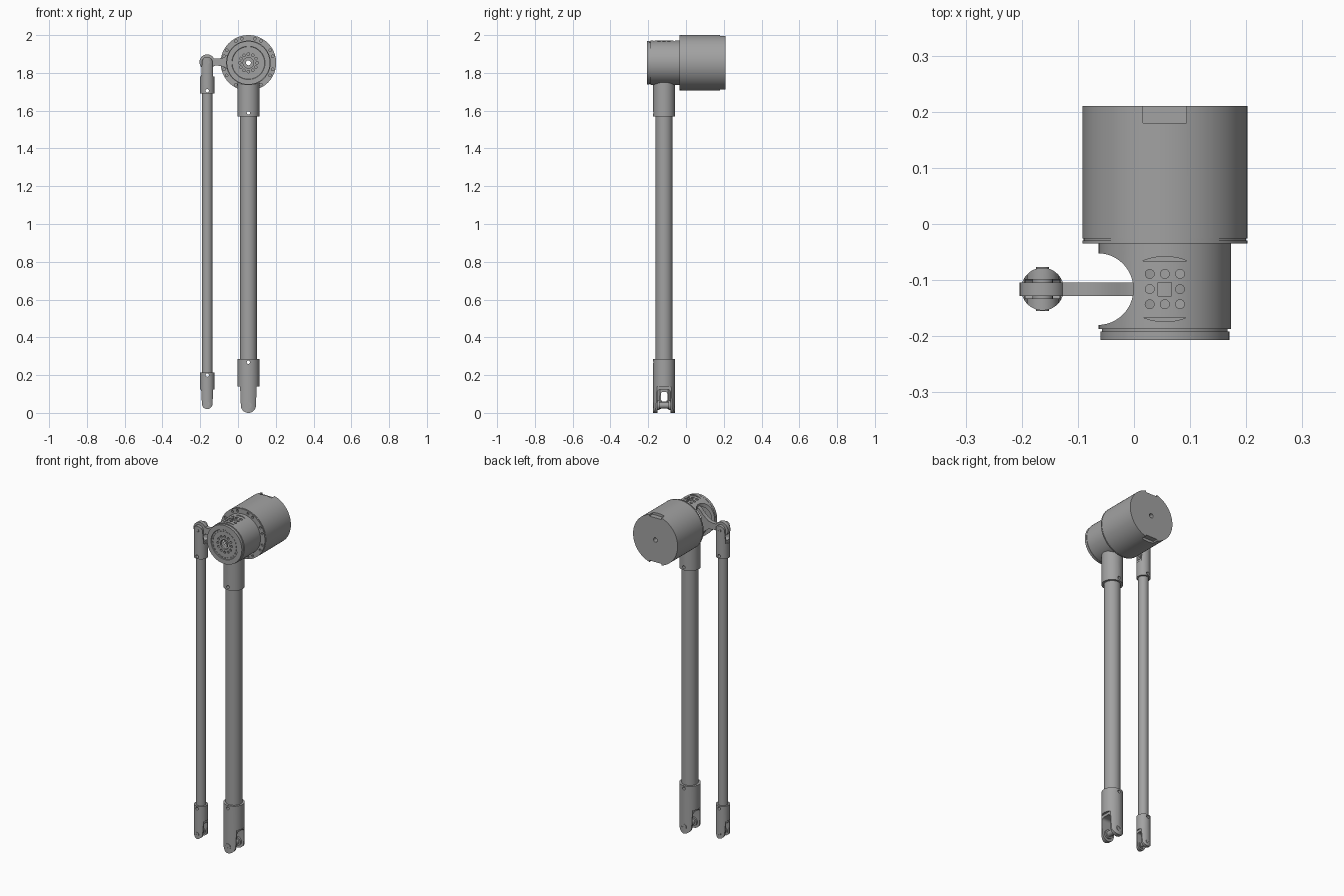
import bpy, bmesh
from math import cos, sin, pi, radians

cube = bpy.data.objects.get("Cube")
if cube:
    bpy.data.objects.remove(cube)

grey = bpy.data.materials.new("machined_grey")
grey.use_nodes = True
COLOUR = (0.36, 0.36, 0.36, 1)
grey.diffuse_color = COLOUR
grey.node_tree.nodes["Principled BSDF"].inputs["Base Color"].default_value = COLOUR

MX, MZ = 0.055, 1.853      # motor axis
LY = -0.116                # plane of both legs
RX, RZ = -0.163, 1.857     # side rod and its upper pivot
parts = []


def arc(u, v, r, a0=0, a1=360, n=32):
    """Points on an arc; a full circle leaves out the repeated end."""
    full = a1 - a0 == 360
    k = n if full else n - 1
    return [(u + r * cos(radians(a0 + (a1 - a0) * i / k)),
             v + r * sin(radians(a0 + (a1 - a0) * i / k))) for i in range(n)]


def rect(u0, v0, u1, v1):
    return [(u0, v0), (u1, v0), (u1, v1), (u0, v1)]


def prism(bm, pts, axis, lo, hi):
    """Extrude a flat outline along x, y or z."""
    place = {"x": lambda u, v, w: (w, u, v),
             "y": lambda u, v, w: (u, w, v),
             "z": lambda u, v, w: (u, v, w)}[axis]
    a = [bm.verts.new(place(u, v, lo)) for u, v in pts]
    b = [bm.verts.new(place(u, v, hi)) for u, v in pts]
    bm.faces.new(a)
    bm.faces.new(b[::-1])
    for i in range(len(pts)):
        j = (i + 1) % len(pts)
        bm.faces.new((a[i], b[i], b[j], a[j]))


def lathe(bm, profile, n=96):
    """Revolve a closed (radius, y) profile about the motor axis."""
    rings = [[bm.verts.new((MX + r * cos(2 * pi * i / n), y, MZ + r * sin(2 * pi * i / n)))
              for r, y in profile] for i in range(n)]
    m = len(profile)
    for i in range(n):
        p, q = rings[i], rings[(i + 1) % n]
        for k in range(m):
            bm.faces.new((p[k], p[(k + 1) % m], q[(k + 1) % m], q[k]))


def finish(bm, name):
    bmesh.ops.recalc_face_normals(bm, faces=bm.faces)
    mesh = bpy.data.meshes.new(name)
    bm.to_mesh(mesh)
    bm.free()
    mesh.materials.append(grey)
    ob = bpy.data.objects.new(name, mesh)
    bpy.context.collection.objects.link(ob)
    return ob


def solid(name, *prisms):
    bm = bmesh.new()
    for p in prisms:
        prism(bm, *p)
    ob = finish(bm, name)
    parts.append(ob)
    return ob


def boolean(ob, op, *prisms):
    """Combine a part with prisms and bake the result."""
    bm = bmesh.new()
    for p in prisms:
        prism(bm, *p)
    tool = finish(bm, "cutter")
    tool.hide_render = True
    mod = ob.modifiers.new("combine", "BOOLEAN")
    mod.operation, mod.solver, mod.object = op, "EXACT", tool
    graph = bpy.context.evaluated_depsgraph_get()
    mesh = bpy.data.meshes.new_from_object(ob.evaluated_get(graph))
    ob.modifiers.clear()
    ob.data = mesh
    bpy.data.objects.remove(tool)


# Motor can with a groove, bolt circle, through bore and two rear notches
bm = bmesh.new()
lathe(bm, [(.013, .21), (.147, .21), (.147, -.026), (.145, -.026), (.145, -.029),
           (.147, -.029), (.147, -.035), (.013, -.035)])
motor = finish(bm, "motor")
parts.append(motor)
bolts = [arc(MX, MZ, .133, a, a + 360, 24)[0] for a in range(0, 360, 15) if a % 45]
boolean(motor, "DIFFERENCE", *[(arc(u, v, .007, n=12), "y", -.05, -.025) for u, v in bolts])
boolean(motor, "DIFFERENCE", *[(rect(MX - .039, MZ + s * .132, MX + .039, MZ + s * .17),
                                "y", .18, .23) for s in (1, -1)])

# Hollow joint housing with front flange
bm = bmesh.new()
lathe(bm, [(.118, -.035), (.118, -.187), (.112, -.187), (.112, -.192), (.115, -.192),
           (.115, -.207), (.088, -.207), (.086, -.204), (.028, -.204), (.028, -.192),
           (.1, -.192), (.1, -.035)])
housing = finish(bm, "joint_housing")
parts.append(housing)

# Side opening for the crank
boolean(housing, "DIFFERENCE", (arc(-.065, LY, .064, n=48), "z", 1.6, 2.1))

# Front bolt circle and ring of short slots
front = [(arc(u, v, .007, n=12), "y", -.22, -.18) for u, v in arc(MX, MZ, .046, n=12)]
for a in range(0, 360, 15):
    slot = arc(MX, MZ, .079, a, a + 8, 4) + arc(MX, MZ, .076, a + 8, a, 4)
    front.append((slot, "y", -.22, -.2))
boolean(housing, "DIFFERENCE", *front)

# Upper ports: grid of holes, square centre, two curved slots
ports = [(rect(MX - .012, LY - .012, MX + .012, LY + .012), "z", 1.9, 2.1)]
for i in (-1, 0, 1):
    for j in (-1, 0, 1):
        if i or j:
            ports.append((arc(MX + i * .027, LY + j * .027, .008, n=16), "z", 1.9, 2.1))
for s in (1, -1):
    edge = [(u, LY + s * (v + .05)) for u, v in arc(MX, -.096, .104, 68, 112, 12)]
    ports.append((edge, "z", 1.955, 2.1))
boolean(housing, "DIFFERENCE", *ports)

# Crank: eye at the side rod, flared bar, ring inside the housing
crank = solid("crank_arm", (arc(RX, RZ, .041), "y", LY - .012, LY + .012))
ring = arc(MX, MZ, .108, n=64)
boolean(crank, "UNION", (ring, "y", LY - .012, LY + .012))
boolean(crank, "UNION", ([(RX, RZ - .024), (-.11, RZ - .018), (-.075, RZ - .024),
                          (-.03, RZ - .06), (-.03, RZ + .06), (-.075, RZ + .024),
                          (-.11, RZ + .018), (RX, RZ + .024)], "y", LY - .012, LY + .012))
boolean(crank, "DIFFERENCE", (arc(MX, MZ, .088, n=64), "y", -.2, 0))


def fork(name, x, r, w, pin_z, s, shoulder, end, gap, slot, hole_z):
    """Round socket ending in a clevis; s is +1 when the tip points up."""
    tip = pin_z + s * (w + .01)
    lo, hi = sorted((tip, end))
    ob = solid(name, (arc(x, LY, r, n=48), "z", lo, hi))
    big = r + .02
    outer = end - s * .02
    nose = arc(x, pin_z, w, 0, 180 * s, 24)
    boolean(ob, "INTERSECT", ([(x - big, outer + s * -.02 + s * .02), (x - big, shoulder),
                               (x - w - .004, shoulder)] + nose[::-1] +
                              [(x + w + .004, shoulder), (x + big, shoulder),
                               (x + big, outer)], "y", LY - .1, LY + .1))
    # Slot with rounded corners
    c = gap * .5
    depth = slot + s * c
    far = tip + s * .02
    top = (arc(LY + gap - c, depth, c, 0, -90 * s, 6) +
           arc(LY - gap + c, depth, c, -90 * s, -180 * s, 6))
    boolean(ob, "DIFFERENCE", ([(LY + gap, far)] + top + [(LY - gap, far)], "x", x - .1, x + .1))
    boolean(ob, "DIFFERENCE", (arc(x, hole_z, .009, n=16), "y", -.3, .1))
    # Pivot pin with inner collars
    pin = solid(name + "_pin", (arc(x, pin_z, w * .42, n=24), "y", LY - r - .001, LY + r + .001))
    boolean(pin, "DIFFERENCE", (arc(x, pin_z, w * .2, n=6), "y", LY + r - .008, LY + r + .02),
            (arc(x, pin_z, w * .2, n=6), "y", LY - r - .02, LY - r + .008))
    for side in (-1, 1):
        a, b = sorted((LY + side * (gap + .002), LY + side * gap * .7))
        solid(name + "_collar", (arc(x, pin_z, w * .65, n=24), "y", a, b))


# Forks (the end value includes a trimmed allowance of 0.02)
fork("main_leg_fork", MX, .058, .04, .04, -1, .14, .265, .034, .125, .268)
fork("side_rod_lower_fork", RX, .038, .028, .048, -1, .125, .195, .017, .11, .2)
fork("side_rod_upper_fork", RX, .038, .028, RZ, 1, 1.78, 1.71, .017, 1.795, 1.705)

# Sleeves that carry each fork or housing over its tube
sleeves = [("main_upper_socket", MX, .058, 1.57, 1.752, 1.588),
           ("main_lower_sleeve", MX, .058, .26, .285, .268),
           ("side_lower_sleeve", RX, .038, .19, .215, .2),
           ("side_upper_sleeve", RX, .038, 1.69, 1.715, 1.705)]
tubes = [("main_tube", MX, .045, .22, 1.65, .268), ("side_tube", RX, .028, .17, 1.74, .2)]
for name, x, r, z0, z1, hole in sleeves + tubes:
    ob = solid(name, (arc(x, LY, r, n=48), "z", z0, z1))
    for z in {hole, 1.588 if x == MX else 1.705}:
        if z0 < z < z1:
            boolean(ob, "DIFFERENCE", (arc(x, z, .009, n=16), "y", -.3, .1))

# Smooth round surfaces, keep edges sharp
bpy.ops.object.select_all(action="DESELECT")
for ob in parts:
    ob.select_set(True)
bpy.context.view_layer.objects.active = parts[0]
bpy.ops.object.shade_smooth_by_angle(angle=radians(30))
